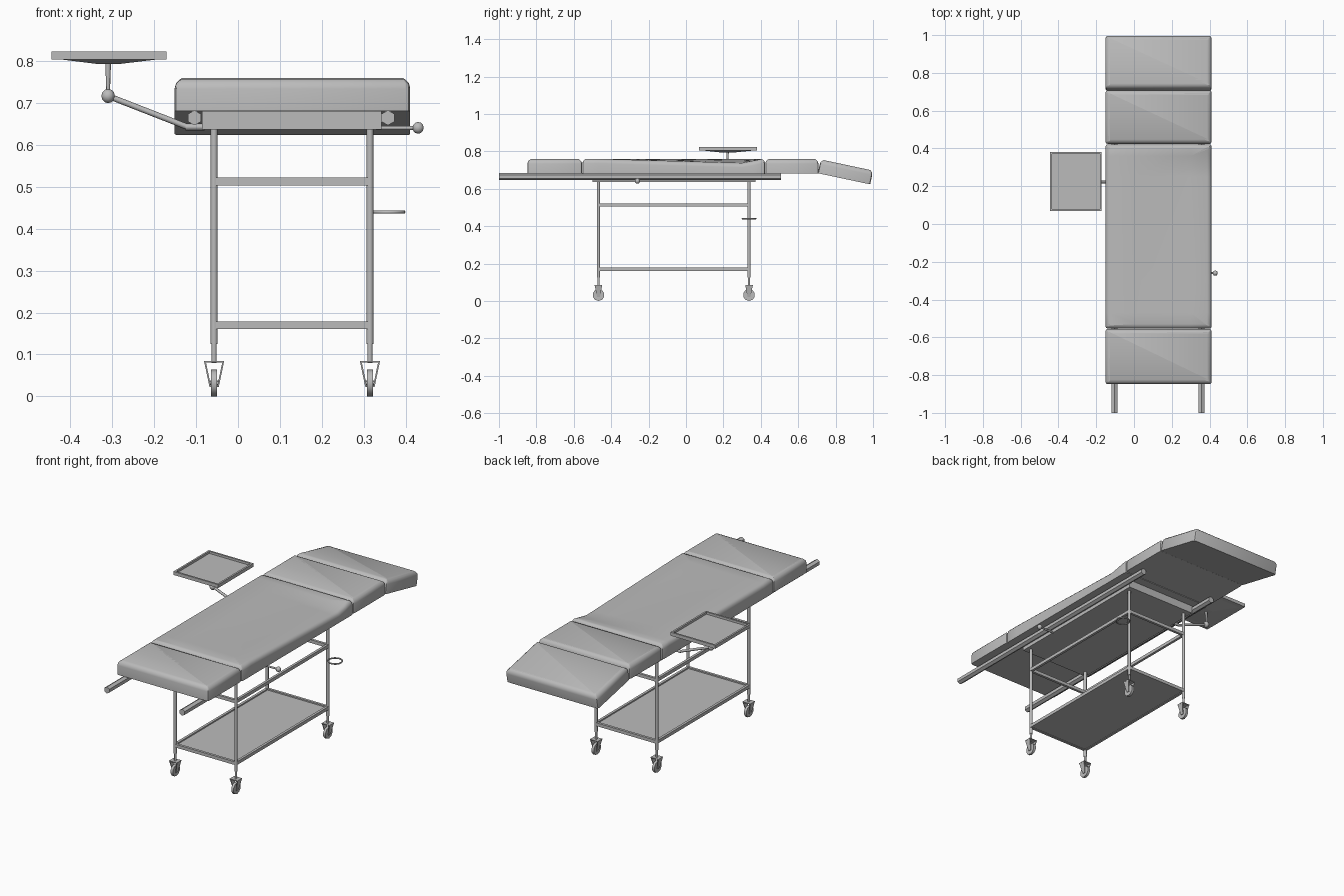
import bpy, bmesh, math
from mathutils import Vector, Matrix

if "Cube" in bpy.data.objects:
    bpy.data.objects.remove(bpy.data.objects["Cube"])

grey = bpy.data.materials.new("neutral_grey")
grey.diffuse_color = (0.5, 0.5, 0.5, 1)
grey.use_nodes = True
grey.node_tree.nodes["Principled BSDF"].inputs["Base Color"].default_value = grey.diffuse_color

CX = 0.13                     # bed centre line
LEG_X = (-0.057, 0.315)
LEG_Y = (-0.468, 0.337)


def finish(name, bm, angle=40):
    bmesh.ops.recalc_face_normals(bm, faces=bm.faces)
    me = bpy.data.meshes.new(name)
    bm.to_mesh(me)
    bm.free()
    me.materials.append(grey)
    ob = bpy.data.objects.new(name, me)
    bpy.context.collection.objects.link(ob)
    if angle:
        bpy.ops.object.select_all(action='DESELECT')
        ob.select_set(True)
        bpy.context.view_layer.objects.active = ob
        bpy.ops.object.shade_smooth_by_angle(angle=math.radians(angle))
    return ob


def add_box(bm, lo, hi):
    lo, hi = Vector(lo), Vector(hi)
    m = Matrix.Translation((lo + hi) / 2) @ Matrix.Diagonal((*(hi - lo), 1))
    return bmesh.ops.create_cube(bm, size=1, matrix=m)["verts"]


def box(name, lo, hi):
    bm = bmesh.new()
    add_box(bm, lo, hi)
    return finish(name, bm, 0)


def add_rod(bm, a, b, r1, r2=None, n=8):
    a, b = Vector(a), Vector(b)
    d = b - a
    m = Matrix.Translation((a + b) / 2) @ d.to_track_quat('Z', 'Y').to_matrix().to_4x4()
    bmesh.ops.create_cone(bm, cap_ends=True, segments=n, radius1=r1,
                          radius2=r1 if r2 is None else r2, depth=d.length, matrix=m)


def rod(name, a, b, r1, r2=None, n=8, angle=50):
    bm = bmesh.new()
    add_rod(bm, a, b, r1, r2, n)
    return finish(name, bm, angle)


def ball(name, c, r):
    bm = bmesh.new()
    bmesh.ops.create_uvsphere(bm, u_segments=10, v_segments=6, radius=r,
                              matrix=Matrix.Translation(c))
    return finish(name, bm)


def cushion(name, y0, y1, z0, z1, dip=0):
    """Padded block, rounded on the top and slightly on the upright corners."""
    bm = bmesh.new()
    add_box(bm, (CX - 0.281, y0, z0), (CX + 0.281, y1, z1))
    upright = [e for e in bm.edges if abs(e.verts[0].co.z - e.verts[1].co.z) > 0.01]
    bmesh.ops.bevel(bm, geom=upright, offset=0.012, segments=2, profile=0.5, affect='EDGES')
    top = [e for e in bm.edges if all(v.co.z > z1 - 1e-4 for v in e.verts)]
    bmesh.ops.bevel(bm, geom=top, offset=0.024, segments=3, profile=0.5, affect='EDGES')
    if dip:
        cuts = [((0, y, 0), (0, 1, 0)) for y in (-0.47, -0.3, -0.1, 0.1, 0.25, 0.3, 0.36)]
        cuts += [((x, 0, 0), (1, 0, 0)) for x in (0.0, 0.1, 0.2, 0.3)]
        for co, no in cuts:
            bmesh.ops.bisect_plane(bm, geom=bm.verts[:] + bm.edges[:] + bm.faces[:],
                                   plane_co=co, plane_no=no)
        # worn hollow towards one side
        for v in bm.verts:
            if v.co.z > z0 + 0.03:
                y = v.co.y
                fy = (y + 0.47) / 0.77 if y < 0.3 else (0.41 - y) / 0.11
                fx = min(max((v.co.x - 0.0) / 0.38, 0), 1)
                v.co.z -= dip * max(fy, 0) * fx
    return finish(name, bm)


# Padded sections
cushion("head_cushion", -0.848, -0.556, 0.682, 0.758)
cushion("main_cushion", -0.554, 0.422, 0.68, 0.76, dip=0.022)
cushion("thigh_cushion", 0.424, 0.708, 0.682, 0.758)
foot = cushion("foot_cushion", 0, 0.286, 0, 0.075)
foot.rotation_euler.x = math.radians(-12)
foot.location = (0, 0.705, 0.683)

# Frame under the bed and push rails
box("bed_frame", (-0.086, -0.5, 0.637), (0.342, 0.372, 0.681))
for x in (-0.104, 0.358):
    rod("push_rail", (x, -1, 0.665), (x, 0.507, 0.665), 0.018, n=6, angle=0)

# Legs, with castors
for x in LEG_X:
    for y in LEG_Y:
        rod("leg", (x, y, 0.125), (x, y, 0.64), 0.0085, n=8)
        rod("castor_stem", (x, y, 0.08), (x, y, 0.126), 0.006, n=8)
        bm = bmesh.new()
        add_box(bm, (x - 0.024, y - 0.02, 0.081), (x + 0.024, y + 0.02, 0.085))
        for s in (-1, 1):     # slanted fork plates
            vs = add_box(bm, (x - 0.002, y - 0.02, 0.022), (x + 0.002, y + 0.02, 0.084))
            for v in vs:
                high = v.co.z > 0.05
                v.co.x += s * (0.022 if high else 0.009)
                if not high:
                    v.co.y = y + (v.co.y - y) * 0.4
        finish("castor_fork", bm, 0)
        bm = bmesh.new()
        add_rod(bm, (x - 0.007, y, 0.032), (x + 0.007, y, 0.032), 0.032, n=10)
        add_rod(bm, (x - 0.011, y, 0.032), (x + 0.011, y, 0.032), 0.006, n=6)
        finish("castor_wheel", bm)

# Cross bars at two heights
for z in (0.17, 0.513):
    for x in LEG_X:
        box("long_bar", (x - 0.007, LEG_Y[0], z - 0.009), (x + 0.007, LEG_Y[1], z + 0.009))
    for y in LEG_Y:
        box("cross_bar", (LEG_X[0], y - 0.007, z - 0.009), (LEG_X[1], y + 0.007, z + 0.009))
box("lower_shelf", (LEG_X[0], LEG_Y[0], 0.164), (LEG_X[1], LEG_Y[1], 0.172))

# Ring holder on the rear leg
bm = bmesh.new()
N, M = 20, 6
ring = [[bm.verts.new((0.36 + (0.036 + 0.004 * math.cos(b)) * math.cos(a),
                       LEG_Y[1] + (0.036 + 0.004 * math.cos(b)) * math.sin(a),
                       0.44 + 0.004 * math.sin(b)))
         for b in (2 * math.pi * j / M for j in range(M))]
        for a in (2 * math.pi * i / N for i in range(N))]
for i in range(N):
    for j in range(M):
        p, q = ring[i], ring[(i + 1) % N]
        bm.faces.new((p[j], q[j], q[(j + 1) % M], p[(j + 1) % M]))
finish("ring_holder", bm, 70)

# Side lever with knob
rod("lever", (0.33, -0.26, 0.641), (0.425, -0.26, 0.641), 0.005)
ball("lever_knob", (0.43, -0.26, 0.641), 0.014)

# Swing arm and side tray
AY = 0.222
PX = -0.31
rod("arm_root", (-0.08, AY, 0.643), (-0.125, AY, 0.643), 0.008)
rod("swing_arm", (-0.115, AY, 0.641), (PX, AY, 0.717), 0.007)
ball("arm_joint", (PX, AY, 0.717), 0.017)
rod("tray_post", (PX, AY, 0.717), (PX, AY, 0.8), 0.004, 0.007)

bm = bmesh.new()
x0, x1, y0, y1 = -0.445, -0.171, 0.07, 0.38
add_box(bm, (x0, y0, 0.804), (x1, y1, 0.811))
R = 0.01
add_box(bm, (x0, y0, 0.804), (x0 + R, y1, 0.823))
add_box(bm, (x1 - R, y0, 0.804), (x1, y1, 0.823))
add_box(bm, (x0, y0, 0.804), (x1, y0 + R, 0.823))
add_box(bm, (x0, y1 - R, 0.804), (x1, y1, 0.823))
finish("side_tray", bm, 0)

# Tapered support under the tray
bm = bmesh.new()
for v in add_box(bm, (x0 + 0.025, y0 + 0.025, 0.793), (x1 - 0.025, y1 - 0.025, 0.804)):
    if v.co.z < 0.8:
        v.co.x = PX + (v.co.x - PX) * 0.2
        v.co.y = AY + (v.co.y - AY) * 0.2
finish("tray_support", bm, 0)
